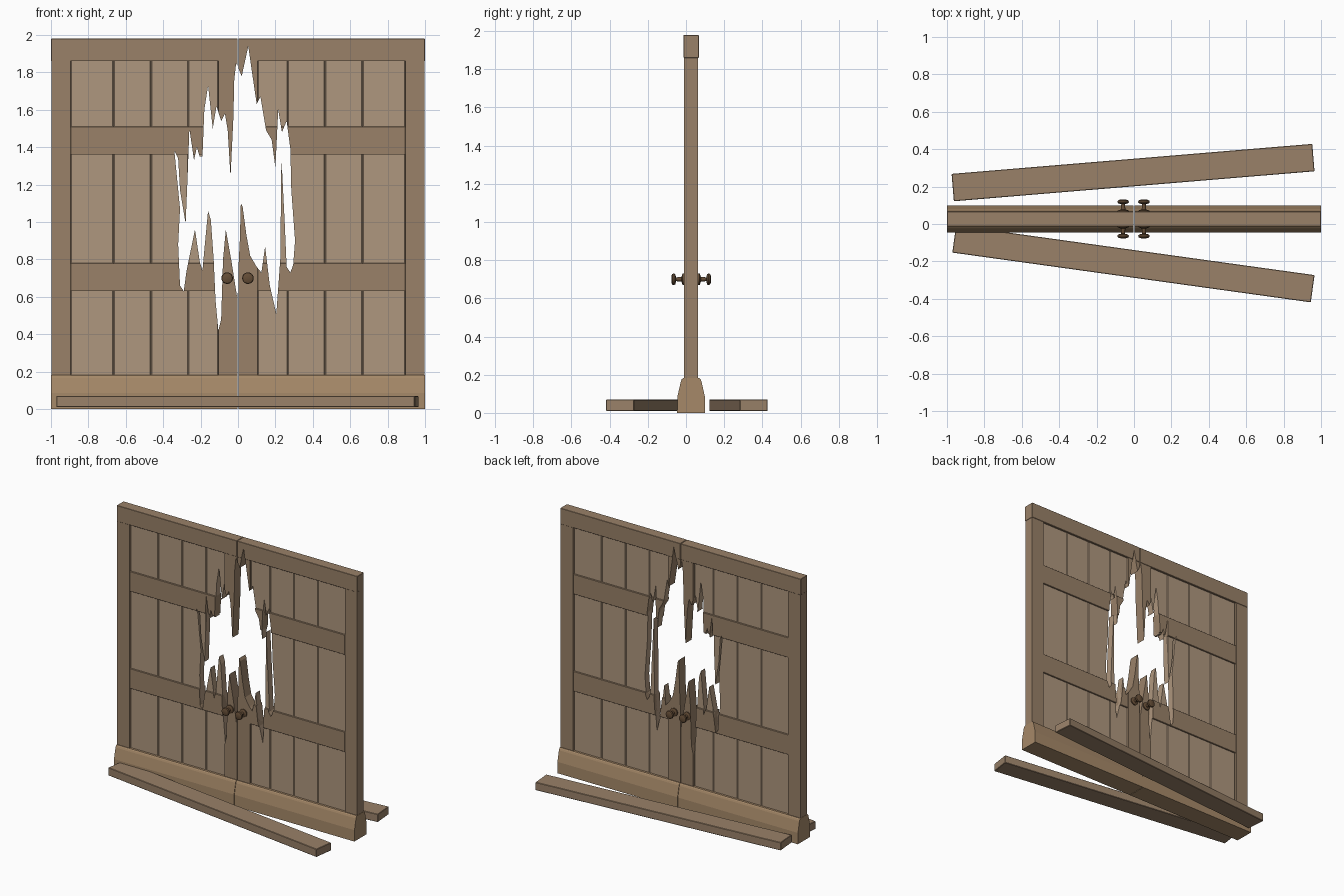
import bpy, bmesh, math
from mathutils import Matrix

if "Cube" in bpy.data.objects:
    bpy.data.objects.remove(bpy.data.objects["Cube"])

YC = 0.027  # middle plane of the door


def material(name, rgb):
    m = bpy.data.materials.new(name)
    m.diffuse_color = (*rgb, 1)
    m.use_nodes = True
    m.node_tree.nodes["Principled BSDF"].inputs["Base Color"].default_value = m.diffuse_color
    return m


FRAME = material("frame_wood", (0.32, 0.22, 0.14))
PANEL = material("panel_wood", (0.43, 0.31, 0.21))
BASE = material("base_wood", (0.38, 0.25, 0.14))
KNOB = material("knob_dark", (0.13, 0.075, 0.038))


def make(name, bm, mat):
    bmesh.ops.recalc_face_normals(bm, faces=bm.faces)
    me = bpy.data.meshes.new(name)
    bm.to_mesh(me)
    bm.free()
    ob = bpy.data.objects.new(name, me)
    bpy.context.collection.objects.link(ob)
    if mat:
        me.materials.append(mat)
    return ob


def prism(name, pts, vec, mat):
    """Extrude a closed 3D outline along vec."""
    bm = bmesh.new()
    face = bm.faces.new([bm.verts.new(p) for p in pts])
    ext = bmesh.ops.extrude_face_region(bm, geom=[face])
    bmesh.ops.translate(bm, vec=vec, verts=[v for v in ext["geom"] if isinstance(v, bmesh.types.BMVert)])
    return make(name, bm, mat)


def box(name, x0, x1, z0, z1, half, mat, bevel=0.0):
    """Board centred in the door's thickness."""
    bm = bmesh.new()
    bmesh.ops.create_cube(bm, size=1)
    bmesh.ops.scale(bm, vec=(abs(x1 - x0), half * 2, z1 - z0), verts=bm.verts)
    bmesh.ops.translate(bm, vec=((x0 + x1) / 2, YC, (z0 + z1) / 2), verts=bm.verts)
    if bevel:
        bmesh.ops.bevel(bm, geom=bm.edges[:], offset=bevel, segments=1, affect='EDGES')
    return make(name, bm, mat)


# jagged hole outline, in hundredths: upper edge left to right, then lower edge back
UPPER = [(-34, 138), (-32, 134), (-31, 117), (-28, 99), (-27, 123), (-26, 150), (-23.5, 133),
         (-22, 140), (-20.5, 135), (-19, 135), (-18, 160), (-16, 173), (-13.5, 150),
         (-11.5, 162), (-9, 154), (-7, 158), (-5.5, 149), (-4, 124), (-2.5, 155), (-2, 176),
         (-1, 185), (2, 178), (5.5, 194), (7.5, 180), (10, 163), (12, 167), (15, 149),
         (18, 144), (20, 129), (21.5, 160), (23.5, 148), (26, 154), (28, 139), (28.5, 117)]
LOWER = [(30.5, 90), (29.5, 77), (28, 73), (26, 76), (25, 99), (23.2, 135), (22.9, 107),
         (22.6, 80), (20.5, 51), (17, 66), (14.5, 87), (12.5, 73), (10, 76), (6.5, 82),
         (4.5, 93), (2.5, 108), (1.5, 110), (1, 91), (-0.5, 60), (-3.5, 79), (-6.5, 96),
         (-8, 80), (-9, 48), (-10.5, 42), (-12, 58), (-13, 80), (-14.5, 101), (-16, 106),
         (-18, 85), (-19, 74), (-20.5, 79), (-23, 96), (-27.5, 74), (-29, 63), (-31, 66),
         (-32, 88), (-31, 107)]
cutter = prism("hole_cutter", [(x / 100, -0.3, z / 100) for x, z in UPPER + LOWER], (0, 0.6, 0), None)
cutter.hide_render = True

# two door leaves
cut_parts = []
COLS = [0.105, 0.266, 0.465, 0.665, 0.895]
for s, side in ((-1, "left"), (1, "right")):
    box(f"{side}_outer_stile", s * 0.895, s * 0.998, 0.15, 1.865, 0.037, FRAME)
    cut_parts.append(box(f"{side}_inner_stile", s * 0.0015, s * 0.105, 0.15, 1.865, 0.037, FRAME))
    cut_parts.append(box(f"{side}_top_rail", s * 0.0015, s * 1.0, 1.86, 1.98, 0.04, FRAME, 0.002))
    for label, z0 in (("upper", 1.36), ("lower", 0.63)):
        cut_parts.append(box(f"{side}_{label}_rail", s * 0.105, s * 0.895, z0, z0 + 0.15, 0.035, FRAME, 0.002))
    for i in range(4):
        p = box(f"{side}_panel_board_{i + 1}", s * COLS[i], s * COLS[i + 1], 0.15, 1.87, 0.025, PANEL, 0.005)
        if i < 2:
            cut_parts.append(p)
    # tapered base skirting
    half = [(0.073, 0), (0.072, 0.085), (0.054, 0.165), (0.049, 0.177), (0.042, 0.182)]
    outline = half + [(-y, z) for y, z in reversed(half)]
    prism(f"{side}_base", [(s * 0.0015, YC + y, z) for y, z in outline], (s * 0.9985, 0, 0), BASE)

# break the hole through the boards
for ob in cut_parts:
    mod = ob.modifiers.new("hole", 'BOOLEAN')
    mod.object, mod.operation, mod.solver = cutter, 'DIFFERENCE', 'EXACT'
dg = bpy.context.evaluated_depsgraph_get()
baked = [bpy.data.meshes.new_from_object(ob.evaluated_get(dg)) for ob in cut_parts]
for ob, me in zip(cut_parts, baked):
    ob.modifiers.clear()
    ob.data = me
bpy.data.objects.remove(cutter)

# turned knobs on both faces
PROFILE = [(0, 0), (0.03, 0), (0.03, 0.008), (0.012, 0.014), (0.010, 0.042), (0.026, 0.046),
           (0.031, 0.053), (0.028, 0.062), (0.018, 0.066), (0, 0.067)]
for x, side in ((-0.058, "left"), (0.053, "right")):
    for d, face in ((-1, "front"), (1, "back")):
        bm = bmesh.new()
        vs = [bm.verts.new((r, d * (0.037 + h), 0)) for r, h in PROFILE]
        es = [bm.edges.new(e) for e in zip(vs, vs[1:])]
        bmesh.ops.spin(bm, geom=vs + es, axis=(0, 1, 0), cent=(0, 0, 0), angle=math.tau, steps=20)
        bmesh.ops.remove_doubles(bm, verts=bm.verts, dist=1e-5)
        knob = make(f"{side}_{face}_knob", bm, KNOB)
        knob.location = (x, YC, 0.70)
        bpy.ops.object.select_all(action='DESELECT')
        knob.select_set(True)
        bpy.context.view_layer.objects.active = knob
        bpy.ops.object.shade_smooth_by_angle(angle=math.radians(40))

# loose beams lying on the floor either side
for name, x, y, deg in (("back_floor_beam", -0.005, 0.275, 4.75), ("front_floor_beam", -0.003, -0.213, -7.9)):
    bm = bmesh.new()
    bmesh.ops.create_cube(bm, size=1, matrix=Matrix.Diagonal((1.935, 0.147, 0.06, 1)))
    bmesh.ops.bevel(bm, geom=bm.edges[:], offset=0.003, segments=1, affect='EDGES')
    beam = make(name, bm, FRAME)
    beam.location = (x, y, 0.04)
    beam.rotation_euler.z = math.radians(deg)
